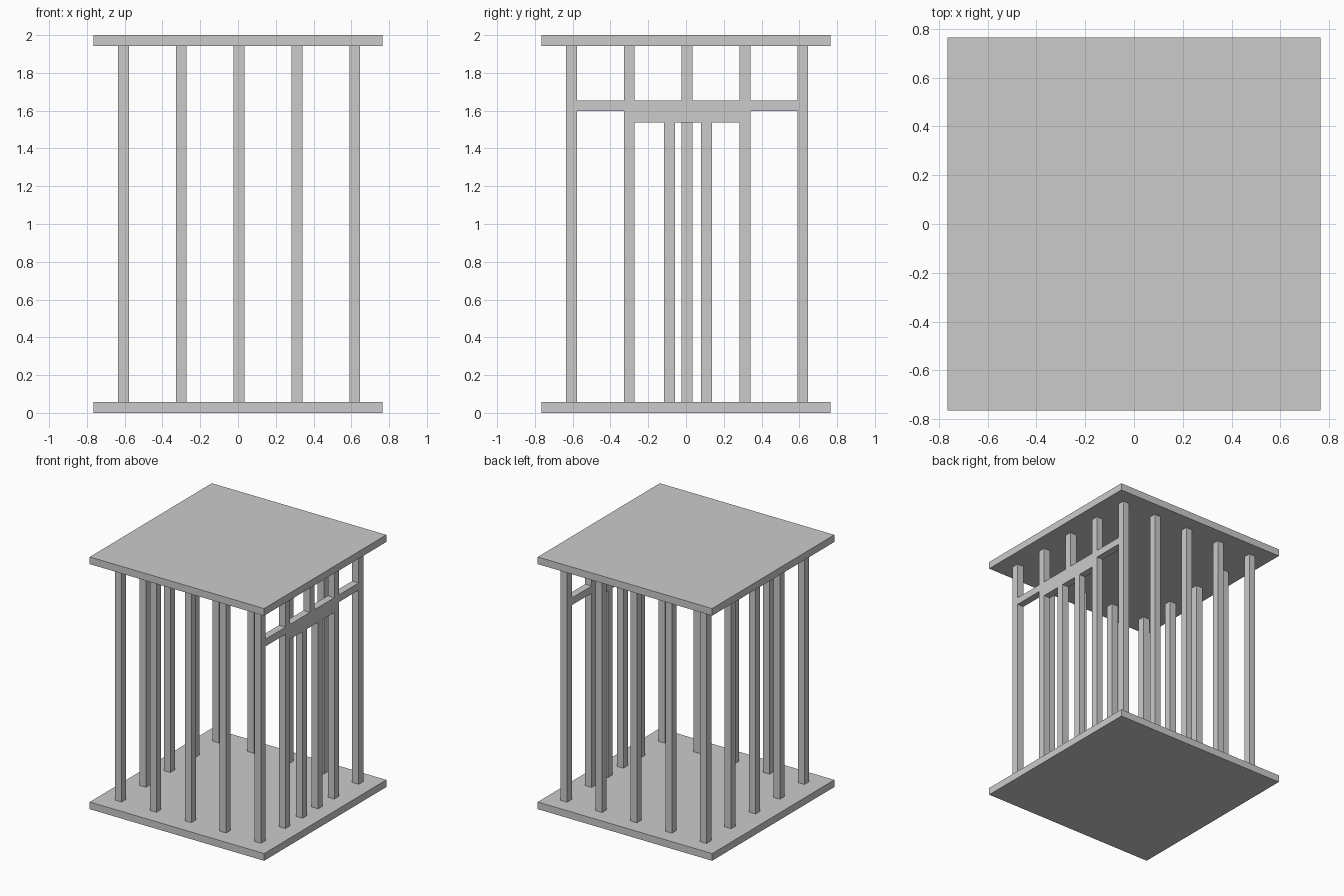
import bpy

if "Cube" in bpy.data.objects:
    bpy.data.objects.remove(bpy.data.objects["Cube"])

PLATE = 1.53          # plate side
T = 0.057             # plate and bar thickness
H = 2.0
C = 0.006             # slight offset of the bar grid
STEP = 0.306
DOOR_TOP = 1.597      # underside of the cross rail


def box(name, lo, hi):
    bpy.ops.mesh.primitive_cube_add(size=1, location=[(a + b) / 2 for a, b in zip(lo, hi)])
    ob = bpy.context.object
    ob.name = name
    ob.scale = [b - a for a, b in zip(lo, hi)]
    bpy.ops.object.transform_apply(location=False, rotation=False, scale=True)
    return ob


def bar(name, x, y, z0=T, z1=H - T):
    return box(name, (x - T / 2, y - T / 2, z0), (x + T / 2, y + T / 2, z1))


# Floor and roof plates
h = PLATE / 2
box("floor_plate", (-h, -h, 0), (h, h, T))
box("roof_plate", (-h, -h, H - T), (h, h, H))

# Full-height bars on all sides; the doorway side has no middle bar
grid = [C + STEP * i for i in range(-2, 3)]
for i, x in enumerate(grid):
    for j, y in enumerate(grid):
        on_edge = i in (0, 4) or j in (0, 4)
        if on_edge and (i, j) != (4, 2):
            bar(f"cage_bar_{i}_{j}", x, y)

# Cross rail above the door, split between the bars it meets
x = grid[4]
for k in range(4):
    box(f"cross_rail_{k}",
        (x - T / 2, grid[k] + (0 if k == 2 else T / 2), DOOR_TOP),
        (x + T / 2, grid[k + 1] - (0 if k == 1 else T / 2), DOOR_TOP + T))

# Short bar between the cross rail and the roof
bar("short_upper_bar", x, grid[2], DOOR_TOP + T)

# Door: top rail and two inner bars
box("door_top_rail", (x - T / 2, grid[1] + T / 2, DOOR_TOP - 0.06),
    (x + T / 2, grid[3] - T / 2, DOOR_TOP))
for side in (-1, 1):
    bar(f"door_bar_{'front' if side < 0 else 'back'}", x, 0.011 + side * 0.098, T, DOOR_TOP - 0.06)
